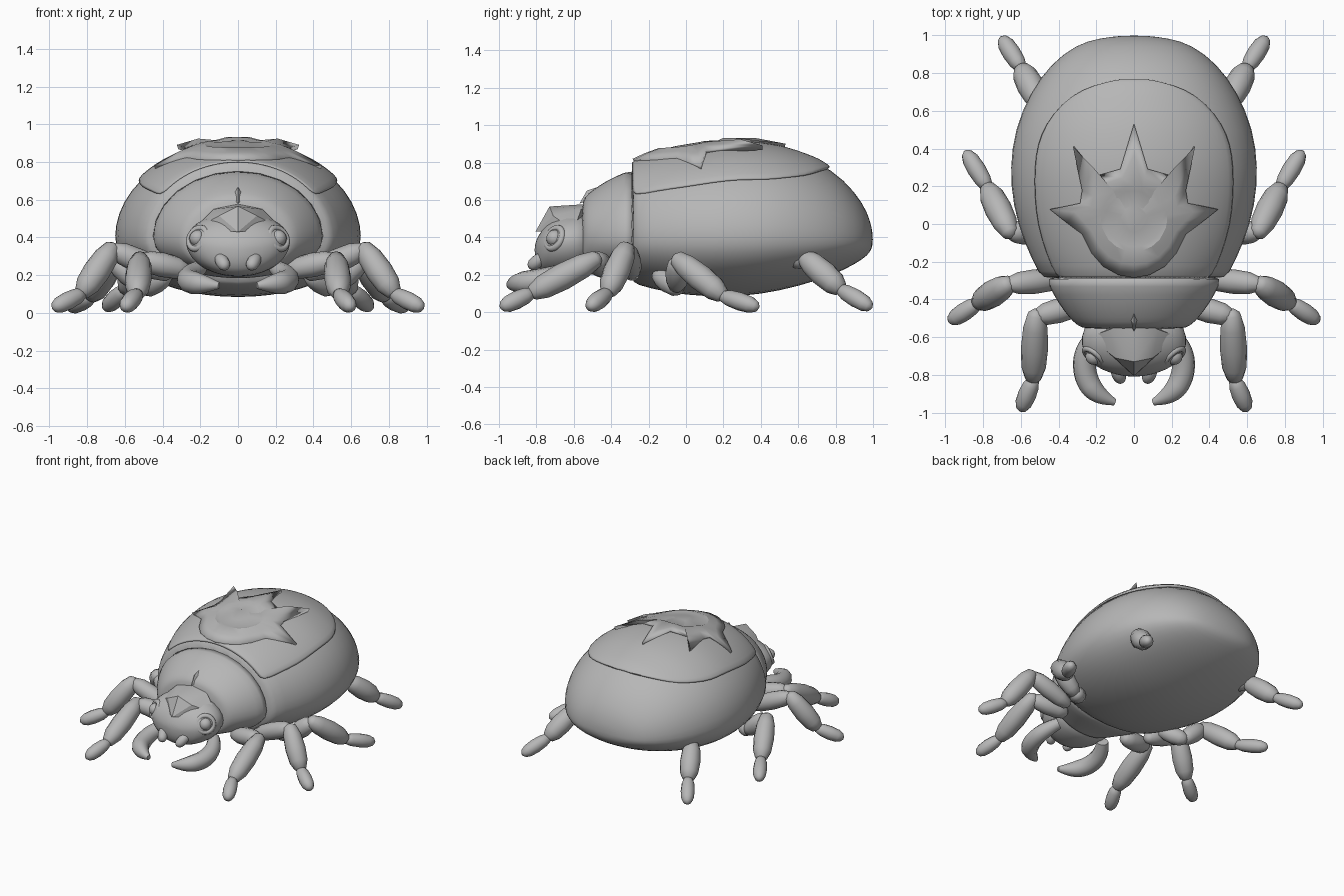
import bpy, bmesh, math
from mathutils import Vector

cube = bpy.data.objects.get("Cube")
if cube:
    bpy.data.objects.remove(cube)

grey = bpy.data.materials.new("plain grey")
grey.use_nodes = True
colour = (0.47, 0.47, 0.47, 1)
grey.diffuse_color = colour
grey.node_tree.nodes["Principled BSDF"].inputs["Base Color"].default_value = colour


def finish(name, bm, subsurf=0, thick=0, angle=40):
    bmesh.ops.recalc_face_normals(bm, faces=bm.faces)
    mesh = bpy.data.meshes.new(name)
    bm.to_mesh(mesh)
    bm.free()
    mesh.materials.append(grey)
    ob = bpy.data.objects.new(name, mesh)
    bpy.context.collection.objects.link(ob)
    if thick:
        mod = ob.modifiers.new("thickness", 'SOLIDIFY')
        mod.thickness, mod.offset = thick, 0
    if subsurf:
        ob.modifiers.new("smooth", 'SUBSURF').levels = subsurf
        ob.modifiers["smooth"].render_levels = subsurf
    bpy.ops.object.select_all(action='DESELECT')
    ob.select_set(True)
    bpy.context.view_layer.objects.active = ob
    bpy.ops.object.shade_smooth_by_angle(angle=math.radians(angle))
    return ob


def bridge(bm, rings, closed=True):
    for a, b in zip(rings, rings[1:]):
        n = len(a)
        for i in range(n if closed else n - 1):
            j = (i + 1) % n
            bm.faces.new((a[i], a[j], b[j], b[i]))


def loft(name, rows, sides=24):
    """Rows hold y, half width, height of widest point, top, bottom."""
    bm = bmesh.new()
    rings = []
    for y, w, zm, zt, zb in rows:
        ring = []
        for i in range(sides):
            a = 2 * math.pi * i / sides
            s = math.sin(a)
            ring.append(bm.verts.new((w * math.cos(a), y,
                                      zm + s * (zt - zm if s > 0 else zm - zb))))
        rings.append(ring)
    bridge(bm, rings)
    bm.faces.new(rings[0])
    bm.faces.new(rings[-1])
    return finish(name, bm, subsurf=1)


def lerp_rows(rows, y):
    for a, b in zip(rows, rows[1:]):
        if y <= b[0]:
            t = max(0, (y - a[0]) / (b[0] - a[0]))
            return [p + (q - p) * t for p, q in zip(a, b)]
    return rows[-1]


# Body, thorax and head
BODY = [(-.29, .485, .40, .795, .16), (-.28, .5, .40, .805, .15), (-.1, .59, .40, .855, .1),
        (.1, .65, .40, .89, .08), (.3, .665, .40, .905, .08), (.5, .64, .40, .885, .11),
        (.7, .555, .39, .815, .165), (.85, .445, .385, .71, .225), (.95, .31, .38, .58, .285),
        (.985, .19, .38, .49, .32), (.999, .06, .385, .42, .36)]
loft("body_shell", BODY)
loft("thorax", [(-.25, .485, .40, .78, .18), (-.33, .455, .40, .75, .18), (-.42, .405, .40, .71, .19),
                (-.5, .345, .40, .655, .2), (-.54, .3, .40, .62, .2), (-.56, .26, .39, .58, .21)])
loft("head", [(-.48, .25, .38, .54, .22), (-.6, .285, .38, .54, .19), (-.68, .275, .38, .515, .19),
              (-.75, .22, .36, .47, .2), (-.79, .13, .34, .41, .23), (-.81, .04, .34, .36, .3)])


def shell_z(x, y):
    _, w, zm, zt, _ = lerp_rows(BODY, y)
    return zm + (zt - zm) * math.sqrt(max(0, 1 - (x / w) ** 2))


# Raised wing cover on the back
COVER = [(-.295, .41), (-.15, .47), (0, .515), (.15, .53), (.3, .53), (.42, .515), (.53, .47),
         (.64, .385), (.71, .28), (.75, .15), (.765, .05)]
bm = bmesh.new()
grid = []
for y, w in COVER:
    grid.append([bm.verts.new((w * i / 8, y, shell_z(w * i / 8, y) + .003)) for i in range(-8, 9)])
bridge(bm, grid, closed=False)
finish("wing_cover", bm, subsurf=1, thick=.02)

# Spiked emblem with a round hollow, lying on the cover
HALF = [(.08, -.265, 0), (.16, -.22, 0), (.22, -.15, 0), (.27, -.05, 0), (.35, .01, 0),
        (.44, .08, .01), (.28, .11, .01), (.27, .18, .01), (.32, .41, .045), (.2, .25, .01),
        (.07, .29, .01)]
outline = [(0, -.28, 0)] + HALF + [(0, .53, .01)] + [(-x, y, h) for x, y, h in reversed(HALF)]
bm = bmesh.new()
rings = []
for size, blend, lift in ((.07, 0, .013), (.15, 0, .011), (.175, 0, .022), (0, .5, .016), (0, 1, .004)):
    ring = []
    for x, y, h in outline:
        d = Vector((x, y - .03))
        near = d.normalized() * .175
        p = d.normalized() * size if size else near.lerp(d, blend)
        py = p.y + .03
        ring.append(bm.verts.new((p.x, py, shell_z(p.x, py) + lift + h * blend)))
    rings.append(ring)
bridge(bm, rings)
bm.faces.new(rings[0])
finish("spiked_emblem", bm, thick=.025, angle=30)


def hull(name, points):
    bm = bmesh.new()
    for x, y, z in points:
        for s in ((1, -1) if x else (1,)):
            bm.verts.new((s * x, y, z))
    bmesh.ops.convex_hull(bm, input=bm.verts)
    finish(name, bm, angle=25)


# Brow crest and the small thorn behind it
hull("brow_crest", [(0, -.5, .58), (0, -.73, .565), (.13, -.56, .55), (.1, -.71, .515),
                    (0, -.805, .43), (.24, -.6, .44)])
hull("thorax_thorn", [(0, -.53, .65), (0, -.44, .68), (.05, -.47, .62), (0, -.57, .58)])


def spindle(name, start, end, radius, sides=12):
    """Rounded limb segment, thickest in the middle."""
    a, b = Vector(start), Vector(end)
    rot = (b - a).to_track_quat('Z', 'Y')
    bm = bmesh.new()
    rings = []
    for t, r in ((-.1, .25), (-.04, .62), (.18, .9), (.5, 1), (.8, .9), (.97, .6), (1.04, .2)):
        ring = []
        for i in range(sides):
            ang = 2 * math.pi * i / sides
            offset = Vector((math.cos(ang), math.sin(ang), 0)) * (r * radius)
            ring.append(bm.verts.new(a.lerp(b, t) + rot @ offset))
        rings.append(ring)
    bridge(bm, rings)
    bm.faces.new(rings[0])
    bm.faces.new(rings[-1])
    finish(name, bm, angle=60)


# Legs: hip, knee, ankle and toe of each
LEGS = {
    "front_leg": [(.28, -.43, .23), (.52, -.49, .28), (.535, -.83, .1), (.6, -.985, .028)],
    "second_leg": [(.38, -.29, .21), (.67, -.32, .34), (.83, -.42, .1), (.975, -.515, .028)],
    "third_leg": [(.5, -.05, .14), (.66, -.04, .28), (.78, .2, .085), (.89, .38, .028)],
    "rear_leg": [(.42, .56, .3), (.5, .64, .29), (.6, .83, .12), (.7, .985, .028)],
}
for side, s in (("left", 1), ("right", -1)):
    for leg, joints in LEGS.items():
        pts = [(s * x, y, z) for x, y, z in joints]
        for part, r, p, q in zip(("thigh", "shin", "foot"), (.065, .072, .049), pts, pts[1:]):
            spindle(f"{side}_{leg}_{part}", p, q, r)
    # Hip joint of the third leg, and small mouth feelers
    spindle(f"{side}_third_leg_hip", (s * .38, -.15, .2), (s * .5, -.03, .12), .06)
    spindle(f"{side}_feeler", (s * .1, -.76, .3), (s * .065, -.835, .24), .036)

    # Curved pincers
    curve = bpy.data.curves.new(f"{side}_pincer", 'CURVE')
    curve.dimensions = '3D'
    curve.bevel_depth, curve.bevel_resolution = .058, 3
    curve.use_fill_caps = True
    path = [(.2, -.58, .24, .7), (.26, -.66, .2, 1), (.265, -.8, .165, 1.1),
            (.2, -.91, .155, 1), (.1, -.945, .145, .3)]
    spline = curve.splines.new('NURBS')
    spline.points.add(len(path) - 1)
    for point, (x, y, z, r) in zip(spline.points, path):
        point.co = (s * x, y, z, 1)
        point.radius = r
    spline.order_u, spline.use_endpoint_u = 3, True
    curve.materials.append(grey)
    bpy.context.collection.objects.link(bpy.data.objects.new(curve.name, curve))

    # Eyes: a ball in a raised ring
    place = Vector((s * .212, -.702, .395))
    rot = Vector((s * .6, -.7, .35)).to_track_quat('Z', 'Y').to_euler()
    bpy.ops.mesh.primitive_uv_sphere_add(segments=20, ring_count=12, radius=.045,
                                         location=place, rotation=rot)
    ball = bpy.context.object
    ball.name = f"{side}_eye"
    bpy.ops.mesh.primitive_torus_add(major_segments=24, minor_segments=8, major_radius=.058,
                                     minor_radius=.018, location=place, rotation=rot)
    ring = bpy.context.object
    ring.name = f"{side}_eye_ring"
    for ob in (ball, ring):
        ob.data.materials.append(grey)
        for poly in ob.data.polygons:
            poly.use_smooth = True
